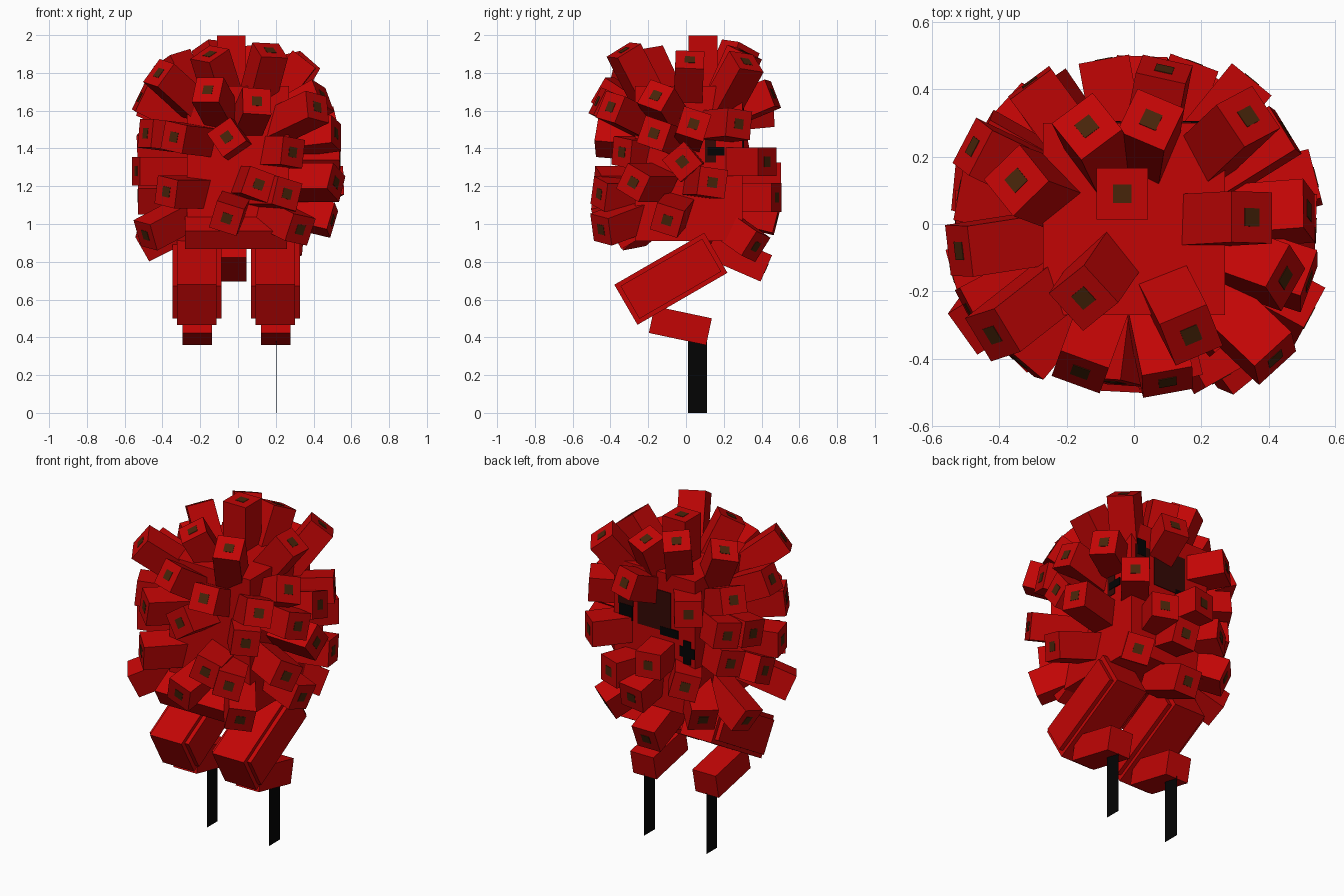
import bpy, bmesh, math
from mathutils import Vector, Matrix


def material(name, rgb):
    m = bpy.data.materials.new(name)
    m.diffuse_color = (*rgb, 1)
    return m


RED = material("red", (0.54, 0.0015, 0.0015))
OLIVE = material("olive_brown", (0.064, 0.018, 0.003))
BROWN = material("dark_brown", (0.036, 0.0025, 0.0015))
BLACK = material("black", (0.001, 0.001, 0.001))


def add_box(bm, size, matrix, mat_index=0):
    geo = bmesh.ops.create_cube(bm, size=1, matrix=matrix @ Matrix.Diagonal((*size, 1)))
    for f in {f for v in geo["verts"] for f in v.link_faces}:
        f.material_index = mat_index


def finish(name, bm, mats):
    mesh = bpy.data.meshes.new(name)
    bm.to_mesh(mesh)
    bm.free()
    for m in mats:
        mesh.materials.append(m)
    ob = bpy.data.objects.new(name, mesh)
    bpy.context.collection.objects.link(ob)
    return ob


def box(name, centre, size, mat, tilt=0):
    bm = bmesh.new()
    add_box(bm, size, Matrix.Translation(centre) @ Matrix.Rotation(math.radians(tilt), 4, 'X'))
    return finish(name, bm, [mat])


# Body core and the sloping hip slab beneath it
box("body_core", (0, 0.015, 1.32), (0.54, 0.57, 0.82), RED)
box("hip_slab", (-0.01, -0.17, 1.03), (0.54, 0.46, 0.11), RED, 30)

# Dark markings on the rear and side of the core
box("rear_patch", (0.0, 0.301, 1.50), (0.22, 0.006, 0.24), BROWN)
box("rear_small_patch", (0.19, 0.301, 1.53), (0.10, 0.006, 0.12), BROWN)
for x, z, w, h in ((0.19, 1.43, 0.09, 0.09), (0.20, 1.58, 0.06, 0.10), (-0.10, 1.38, 0.12, 0.05),
                   (-0.22, 1.29, 0.05, 0.14), (-0.22, 1.29, 0.10, 0.06)):
    box("rear_mark", (x, 0.302, z), (w, 0.008, h), BLACK)
box("side_patch", (0.271, 0.13, 1.39), (0.006, 0.06, 0.13), BROWN)
box("side_mark", (0.272, 0.16, 1.385), (0.008, 0.09, 0.045), BLACK)

# Quill tip centres, roll in degrees and, for odd angles, the root height
upper = [(-0.15, -0.22, 1.90, -15), (0.17, -0.33, 1.92, -5, 1.28), (-0.16, -0.44, 1.71, 0),
         (0.10, -0.47, 1.65, -4), (-0.42, -0.33, 1.80, -12), (0.42, -0.40, 1.62, -12),
         (0.35, 0.02, 1.87, -4), (0.45, -0.16, 1.68, -20), (0.34, 0.32, 1.86, -12, 1.28),
         (0.05, 0.31, 1.91, -15, 1.22), (-0.14, 0.29, 1.94, 12, 1.22),
         (-0.35, 0.13, 1.88, -28, 1.15), (-0.48, 0.23, 1.65, -5), (-0.52, -0.08, 1.67, -5),
         (0.09, 0.46, 1.69, -4, 1.5)]
middle = [(-0.34, -0.41, 1.46, -10), (-0.06, -0.47, 1.46, 35), (0.29, -0.34, 1.38, -8),
          (0.52, 0.04, 1.53, -18), (0.52, -0.17, 1.48, -18), (0.45, 0.28, 1.53, -8, 1.5),
          (0.54, -0.02, 1.33, 40), (0.35, 0.43, 1.33, 0), (-0.31, 0.42, 1.59, 0, 1.55),
          (-0.46, 0.26, 1.44, -12), (-0.52, 0.10, 1.41, -12), (-0.54, -0.15, 1.28, 0),
          (-0.49, -0.26, 1.48, 0)]
lower = [(-0.38, -0.38, 1.17, -10), (0.11, -0.47, 1.21, -20), (0.26, -0.46, 1.16, -15),
         (-0.06, -0.48, 1.03, -18), (0.33, -0.45, 0.97, -10), (-0.49, -0.30, 0.94, -10, 1.2),
         (0.52, -0.28, 1.22, -28), (0.54, 0.14, 1.22, -8), (0.50, -0.10, 1.02, -18),
         (0.28, 0.37, 0.88, -15), (0.18, 0.48, 1.14, 0), (-0.09, 0.49, 1.25, 0),
         (-0.28, 0.41, 1.14, -15), (-0.46, 0.23, 1.26, -15), (-0.53, 0.0, 1.15, -25),
         (-0.36, 0.35, 0.94, -5), (-0.50, 0.13, 0.89, -20), (0.03, 0.48, 1.02, -5)]

WIDTH, LENGTH, SPOT = 0.152, 0.32, 0.054


def quill(bm, tip, root, roll=0):
    """Square quill pointing from root to tip, with a small dark spot on its end."""
    rot = (tip - root).to_track_quat('Z', 'Y').to_matrix().to_4x4()
    frame = Matrix.Translation(tip) @ rot @ Matrix.Rotation(math.radians(roll), 4, 'Z')
    add_box(bm, (WIDTH, WIDTH, LENGTH), frame @ Matrix.Translation((0, 0, -LENGTH / 2)))
    add_box(bm, (SPOT, SPOT, 0.004), frame, 1)


# Quills radiating from the body axis
for band, tips in (("upper", upper), ("middle", middle), ("lower", lower)):
    bm = bmesh.new()
    for x, y, z, roll, *root in tips:
        root_z = root[0] if root else min(max(z, 1.14), 1.42)
        quill(bm, Vector((x, y, z)), Vector((0, 0, root_z)), roll)
    finish(band + "_quills", bm, [RED, OLIVE])

# Upright crown quill and low tail quill
for name, tip, root in (("crown_quill", (-0.035, 0.09, 1.997), (-0.035, 0.09, 1.4)),
                        ("tail_quill", (-0.03, 0.425, 0.765), (-0.03, 0.0, 0.95))):
    bm = bmesh.new()
    quill(bm, Vector(tip), Vector(root))
    finish(name, bm, [RED, OLIVE])

# Legs
for side, s in (("left", -1), ("right", 1)):
    x = s * 0.208 - 0.01
    box(side + "_thigh", (x, -0.08, 0.71), (0.21, 0.55, 0.245), RED, 30)
    box(side + "_thigh_plate", (x, -0.08, 0.71), (0.26, 0.50, 0.20), RED, 30)
    box(side + "_shin", (x + 0.002, -0.03, 0.462), (0.155, 0.31, 0.145), RED, -12)
    # Paper-thin blade foot
    box(side + "_foot", (x + 0.004, 0.06, 0.19), (0.001, 0.10, 0.38), BLACK)
